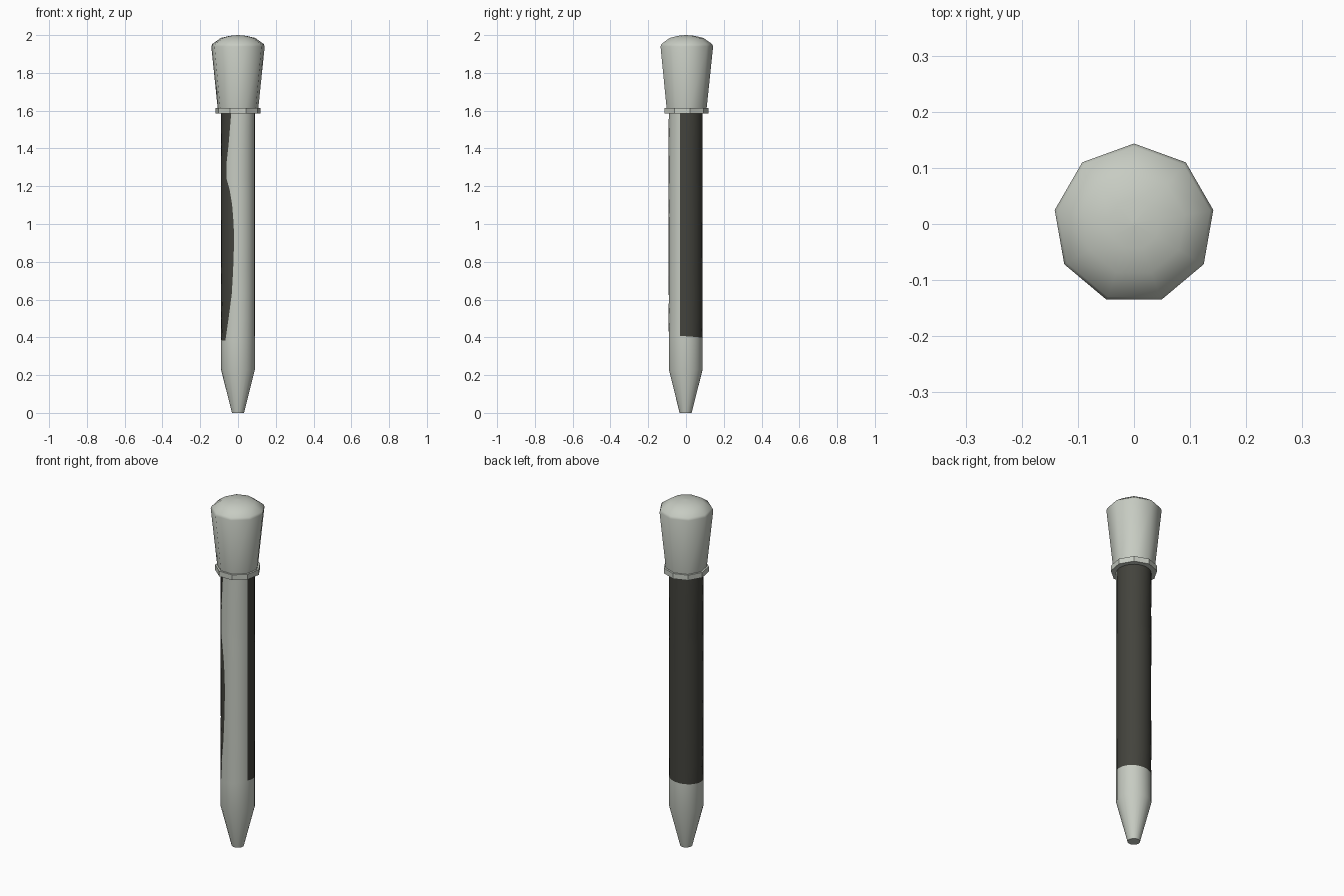
import bpy, math
from math import sin, cos, acos, radians, tau

if "Cube" in bpy.data.objects:
    bpy.data.objects.remove(bpy.data.objects["Cube"])


def material(name, rgb):
    m = bpy.data.materials.new(name)
    m.diffuse_color = (*rgb, 1)
    m.use_nodes = True
    m.node_tree.nodes["Principled BSDF"].inputs["Base Color"].default_value = m.diffuse_color
    return m


light = material("pale grey", (0.57, 0.60, 0.54))
dark = material("charcoal", (0.056, 0.056, 0.046))


def make_object(name, verts, faces, mats, indices=None, angle=45):
    me = bpy.data.meshes.new(name)
    me.from_pydata(verts, [], faces)
    for m in mats:
        me.materials.append(m)
    if indices:
        for p, i in zip(me.polygons, indices):
            p.material_index = i
    ob = bpy.data.objects.new(name, me)
    bpy.context.collection.objects.link(ob)
    bpy.ops.object.select_all(action='DESELECT')
    ob.select_set(True)
    bpy.context.view_layer.objects.active = ob
    bpy.ops.object.shade_smooth_by_angle(angle=radians(angle))
    return ob


def lathe(name, profile, sides, angle):
    """Spin (radius, z) rows, bottom to top, with flat end caps."""
    verts, faces = [], []
    for r, z in profile:
        for k in range(sides):
            a = tau / 4 + tau * k / sides
            verts.append((r * cos(a), r * sin(a), z))
    for j in range(len(profile) - 1):
        for k in range(sides):
            n = (k + 1) % sides
            faces.append((j * sides + k, j * sides + n,
                          (j + 1) * sides + n, (j + 1) * sides + k))
    last = (len(profile) - 1) * sides
    faces.append(tuple(reversed(range(sides))))
    faces.append(tuple(range(last, last + sides)))
    return make_object(name, verts, faces, [light], None, angle)


# nine-sided cap and collar
lathe("cap", [(0.109, 1.61), (0.1435, 1.94), (0.138, 1.953), (0.092, 1.985),
              (0.045, 1.996), (0.004, 2.0)], 9, 60)
lathe("collar", [(0.12, 1.585), (0.12, 1.615)], 9, 30)

# barrel: columns follow the wavy left edge of the pale front stripe
R, CY = 0.09, -0.002
WAVE = [(0.39, -0.067), (0.5, -0.050), (0.63, -0.033), (0.75, -0.026),
        (0.9, -0.021), (1.0, -0.023), (1.1, -0.031), (1.18, -0.044),
        (1.24, -0.061), (1.32, -0.061), (1.42, -0.050), (1.6, -0.035)]
RIGHT = radians(-20)
N_DARK, N_LIGHT = 18, 6
N = N_DARK + N_LIGHT


def columns(x_edge):
    left = -acos(x_edge / R)
    span = tau + left - RIGHT
    dark_part = [RIGHT + span * i / N_DARK for i in range(N_DARK)]
    light_part = [left + (RIGHT - left) * i / N_LIGHT for i in range(N_LIGHT)]
    return dark_part + light_part


rows = [(0.032, 0.0, WAVE[0][1]), (R, 0.23, WAVE[0][1])]
rows += [(R, z, x) for z, x in WAVE]
verts, faces, idx = [], [], []
for j, (r, z, x) in enumerate(rows):
    for i, a in enumerate(columns(x)):
        # the lower edge of the dark wrap is slightly slanted
        tilt = 0.018 - 0.026 * min(i, N_DARK) / N_DARK if j == 2 else 0
        if j == 2 and i > N_DARK:
            tilt = -0.008 + 0.026 * (i - N_DARK) / N_LIGHT
        verts.append((r * cos(a), CY + r * sin(a), z + tilt))
for j in range(len(rows) - 1):
    for k in range(N):
        n = (k + 1) % N
        faces.append((j * N + k, j * N + n, (j + 1) * N + n, (j + 1) * N + k))
        idx.append(1 if j >= 2 and k < N_DARK else 0)
faces.append(tuple(reversed(range(N))))
idx.append(0)
make_object("barrel", verts, faces, [light, dark], idx, 40)
